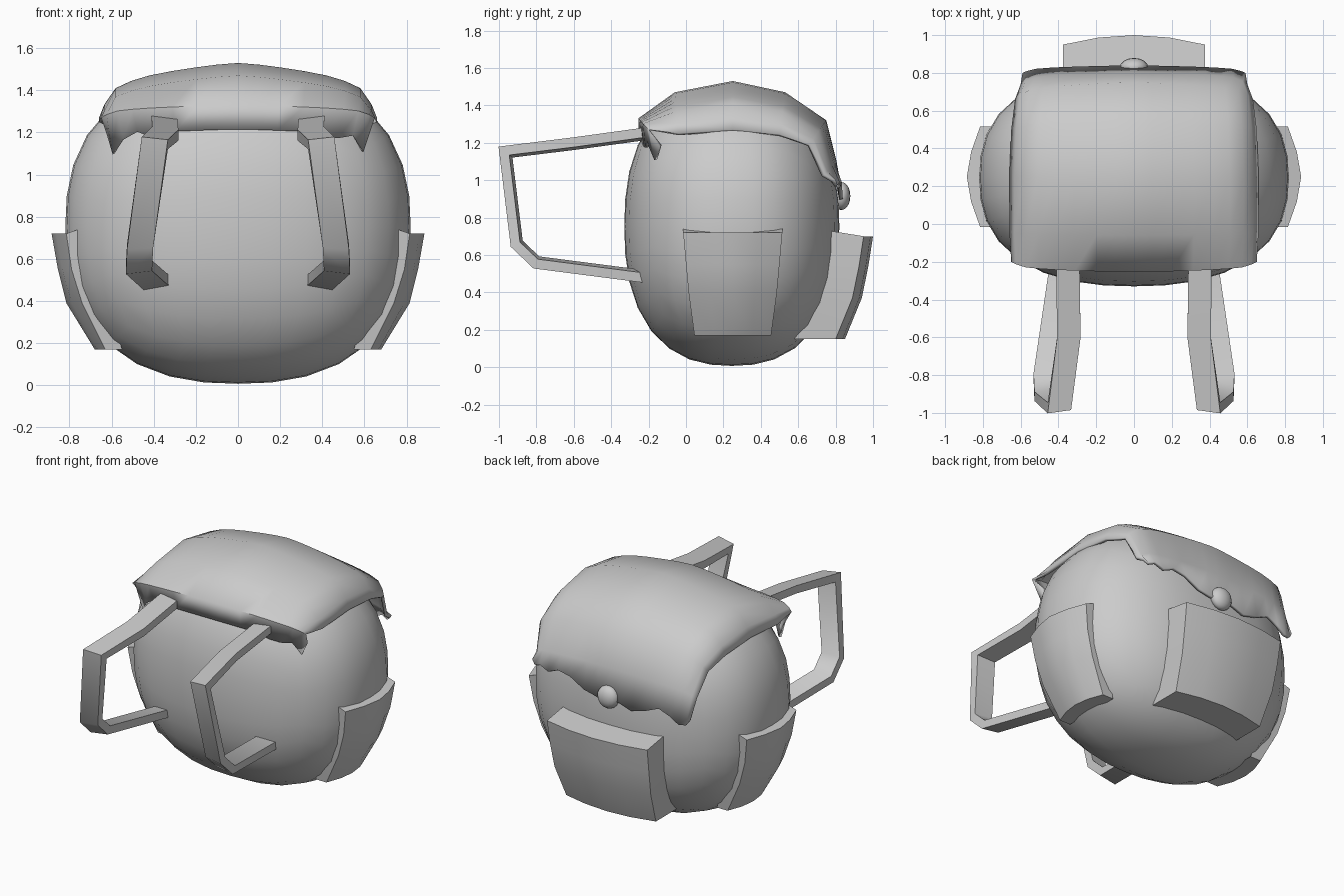
import bpy, bmesh, math
from mathutils import Vector, Matrix

cube = bpy.data.objects.get("Cube")
if cube:
    bpy.data.objects.remove(cube, do_unlink=True)

cloth = bpy.data.materials.new("grey cloth")
cloth.use_nodes = True
GREY = (0.6, 0.6, 0.6, 1)
cloth.diffuse_color = GREY
cloth.node_tree.nodes["Principled BSDF"].inputs["Base Color"].default_value = GREY


def finish(name, bm, angle=60):
    """Turn a bmesh into a smooth shaded object."""
    bmesh.ops.recalc_face_normals(bm, faces=bm.faces)
    mesh = bpy.data.meshes.new(name)
    bm.to_mesh(mesh)
    bm.free()
    mesh.materials.append(cloth)
    ob = bpy.data.objects.new(name, mesh)
    bpy.context.collection.objects.link(ob)
    bpy.ops.object.select_all(action='DESELECT')
    ob.select_set(True)
    bpy.context.view_layer.objects.active = ob
    bpy.ops.object.shade_smooth_by_angle(angle=math.radians(angle))
    return ob


def skin(bm, rows, closed=False):
    """Join rows of points with quads."""
    grid = [[bm.verts.new(p) for p in row] for row in rows]
    for a, b in zip(grid, grid[1:]):
        n = len(a)
        for i in range(n if closed else n - 1):
            j = (i + 1) % n
            bm.faces.new((a[i], a[j], b[j], b[i]))
    return grid


# Body: a cube grid pushed out to a plump rounded box
bm = bmesh.new()
bmesh.ops.create_cube(bm, size=2)
bmesh.ops.subdivide_edges(bm, edges=bm.edges, cuts=7, use_grid_fill=True)
POWER = 2.4
for v in bm.verts:
    d = Vector([math.tan(c * math.pi / 4) for c in v.co])
    d /= sum(abs(c) ** POWER for c in d) ** (1 / POWER)
    v.co = (d.x * 0.82, 0.245 + d.y * 0.575, 0.752 + d.z * 0.745)
finish("bag_body", bm)

# Flap: a draped sheet; each row runs from its middle (y, z) to its side edge (x, y, z)
DRAPE = [
    ((-0.255, 1.215), (0.62, -0.14, 1.15)),
    ((-0.255, 1.33), (0.65, -0.20, 1.27)),
    ((-0.06, 1.47), (0.66, -0.04, 1.25)),
    ((0.25, 1.53), (0.66, 0.25, 1.27)),
    ((0.53, 1.47), (0.65, 0.50, 1.245)),
    ((0.75, 1.32), (0.63, 0.66, 1.19)),
    ((0.805, 1.10), (0.60, 0.74, 1.03)),
    ((0.84, 0.90), (0.59, 0.80, 0.88)),
]
ACROSS = [0, 0.15, 0.3, 0.48, 0.64, 0.77, 0.88, 0.96, 1]
SAG = [0, 0.03, 0.08, 0.15, 0.23, 0.33, 0.46, 0.75, 1]
FRONT_TEETH = {-8: 0.03, -7: -0.07, -6: -0.02, -5: 0.01, -4: -0.03,
               4: -0.02, 5: -0.02, 6: 0.0, 7: -0.06, 8: 0.03}
BACK_TEETH = {-8: 0.02, -7: -0.02, -6: -0.03, -5: 0.01, -4: 0.04, -2: -0.03,
              2: 0.02, 3: 0.08, 4: 0.1, 5: 0.07, 6: 0.1, 7: 0.09, 8: 0.12}
rows = []
for (my, mz), (ex, ey, ez) in DRAPE:
    rows.append([])
    for i in range(-8, 9):
        s = SAG[abs(i)]
        x = math.copysign(ACROSS[abs(i)] * ex, i)
        rows[-1].append(Vector((x, my + (ey - my) * s, mz + (ez - mz) * s)))
for i in range(-8, 9):
    rows[0][i + 8].z += FRONT_TEETH.get(i, 0)
    rows[-1][i + 8].z += BACK_TEETH.get(i, 0)
bm = bmesh.new()
skin(bm, rows)
flap = finish("top_flap", bm)
thick = flap.modifiers.new("thickness", 'SOLIDIFY')
thick.thickness = 0.02
thick.offset = -1


# Pockets: rows of (height, reach at middle, reach at corner, half width, root)
def pocket(name, levels, turn, centre):
    bm = bmesh.new()
    rows = []
    for z, mid, corner, half, root in levels:
        outline = [(root, -half), (corner, -half), ((mid + corner) / 2 + 0.012, -half / 2),
                   (mid, 0), ((mid + corner) / 2 + 0.012, half / 2),
                   (corner, half), (root, half)]
        drop = 0.04 * (z > 0.6)
        rows.append([(a, b, z + drop * (a == root)) for a, b in outline])
    grid = skin(bm, rows)
    bm.faces.new(grid[0])
    bm.faces.new(grid[-1])
    bm.transform(Matrix.Translation(centre) @ Matrix.Rotation(turn, 4, 'Z'))
    finish(name, bm, 50)


SIDE = [(0.72, 0.885, 0.815, 0.265, 0.70), (0.55, 0.855, 0.79, 0.25, 0.66),
        (0.39, 0.815, 0.74, 0.235, 0.62), (0.17, 0.68, 0.63, 0.205, 0.55)]
BACK = [(0.70, 1.0, 0.95, 0.375, 0.70), (0.54, 0.975, 0.925, 0.37, 0.68),
        (0.37, 0.94, 0.89, 0.36, 0.64), (0.15, 0.85, 0.80, 0.335, 0.58)]
pocket("left_pocket", SIDE, 0, (0, 0.25, 0))
pocket("right_pocket", SIDE, math.pi, (0, 0.25, 0))
pocket("back_pocket", BACK, math.pi / 2, (0, 0, 0))

# Straps: a flat band swept along a bent path
PATH = [Vector(p) for p in [(0.35, -0.20, 1.25), (0.345, -0.60, 1.195),
                            (0.395, -0.965, 1.15), (0.465, -0.905, 0.66),
                            (0.47, -0.80, 0.56), (0.385, -0.22, 0.485)]]


def strap(name, side):
    bm = bmesh.new()
    rows = []
    for i, p in enumerate(PATH):
        before = (p - PATH[i - 1]).normalized() if i else None
        after = (PATH[i + 1] - p).normalized() if i < len(PATH) - 1 else before
        before = before or after
        t = (before + after).normalized()
        n = Vector((0, -t.z, t.y)).normalized()
        n *= 0.026 / max(0.5, t.dot(after))
        w = Vector((0.062, 0, 0)) - n * 0.3
        rows.append([p + w + n, p - w + n, p - w - n, p + w - n])
    for row in rows:
        for q in row:
            q.x *= side
    grid = skin(bm, rows, closed=True)
    bm.faces.new(grid[0])
    bm.faces.new(grid[-1])
    finish(name, bm, 50)


strap("left_strap", 1)
strap("right_strap", -1)

# Button on the flap
bm = bmesh.new()
bmesh.ops.create_uvsphere(bm, u_segments=16, v_segments=10, radius=0.075)
bm.transform(Matrix.Translation((0, 0.83, 0.915)) @ Matrix.Diagonal((1, 0.65, 1, 1)))
finish("flap_button", bm)
